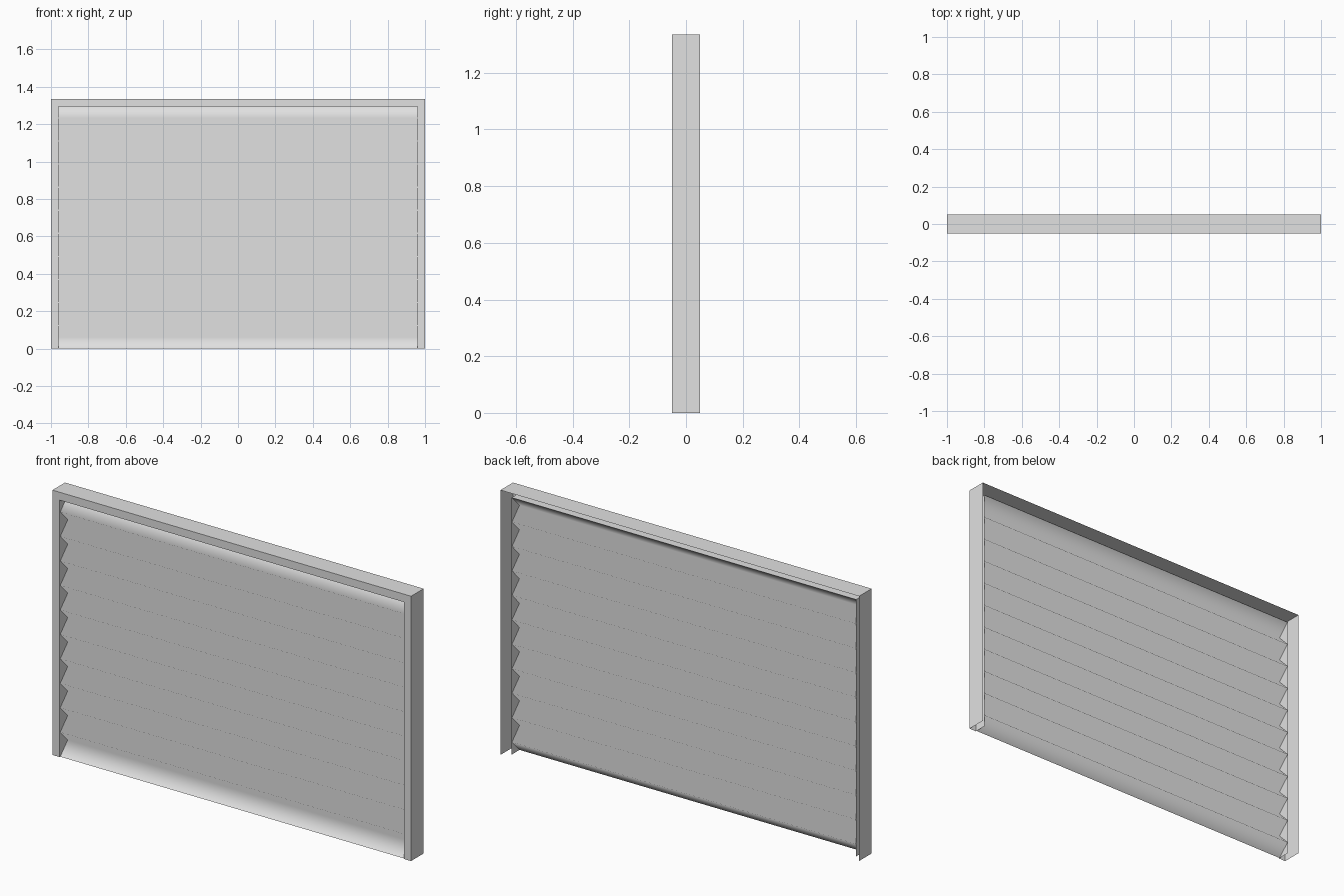
import bpy

cube = bpy.data.objects.get("Cube")
if cube:
    bpy.data.objects.remove(cube, do_unlink=True)

HEIGHT = 1.335      # overall height, half width is 1
RIM = 0.04          # visible frame width
DEPTH = 0.05        # half depth of the frame
LIP_BACK = 0.017    # rear edge of the inner lip
SEGMENTS = 21       # sloping strips in the pleated sheet

grey = bpy.data.materials.new("light_grey")
grey.use_nodes = True
colour = (0.75, 0.75, 0.75, 1)
grey.diffuse_color = colour
grey.node_tree.nodes["Principled BSDF"].inputs["Base Color"].default_value = colour


def strip_mesh(name, rows, smooth):
    """Join successive rows of points with quads."""
    n = len(rows[0])
    verts = [p for row in rows for p in row]
    faces = [(j * n + i, j * n + i + 1, (j + 1) * n + i + 1, (j + 1) * n + i)
             for j in range(len(rows) - 1) for i in range(n - 1)]
    mesh = bpy.data.meshes.new(name)
    mesh.from_pydata(verts, [], faces)
    mesh.materials.append(grey)
    for poly in mesh.polygons:
        poly.use_smooth = smooth
    obj = bpy.data.objects.new(name, mesh)
    bpy.context.collection.objects.link(obj)
    return obj


# Frame: open channel (inset, y) mitred up one side, across the top and down
profile = [(0, DEPTH), (0, -DEPTH), (RIM, -DEPTH), (RIM, LIP_BACK)]
corners = [(-1, False), (-1, True), (1, True), (1, False)]
rows = [[(side * (1 - d), y, HEIGHT - d if top else 0) for d, y in profile]
        for side, top in corners]
strip_mesh("frame", rows, False)

# Pleated sheet: folds alternate front and back from the floor to the top lip
half = 1 - RIM
top = HEIGHT - RIM
rows = []
for k in range(SEGMENTS + 1):
    y = 0.015 if k % 2 else -0.045
    z = top * k / SEGMENTS
    rows.append([(-half, y, z), (half, y, z)])
strip_mesh("pleated_sheet", rows, True)
